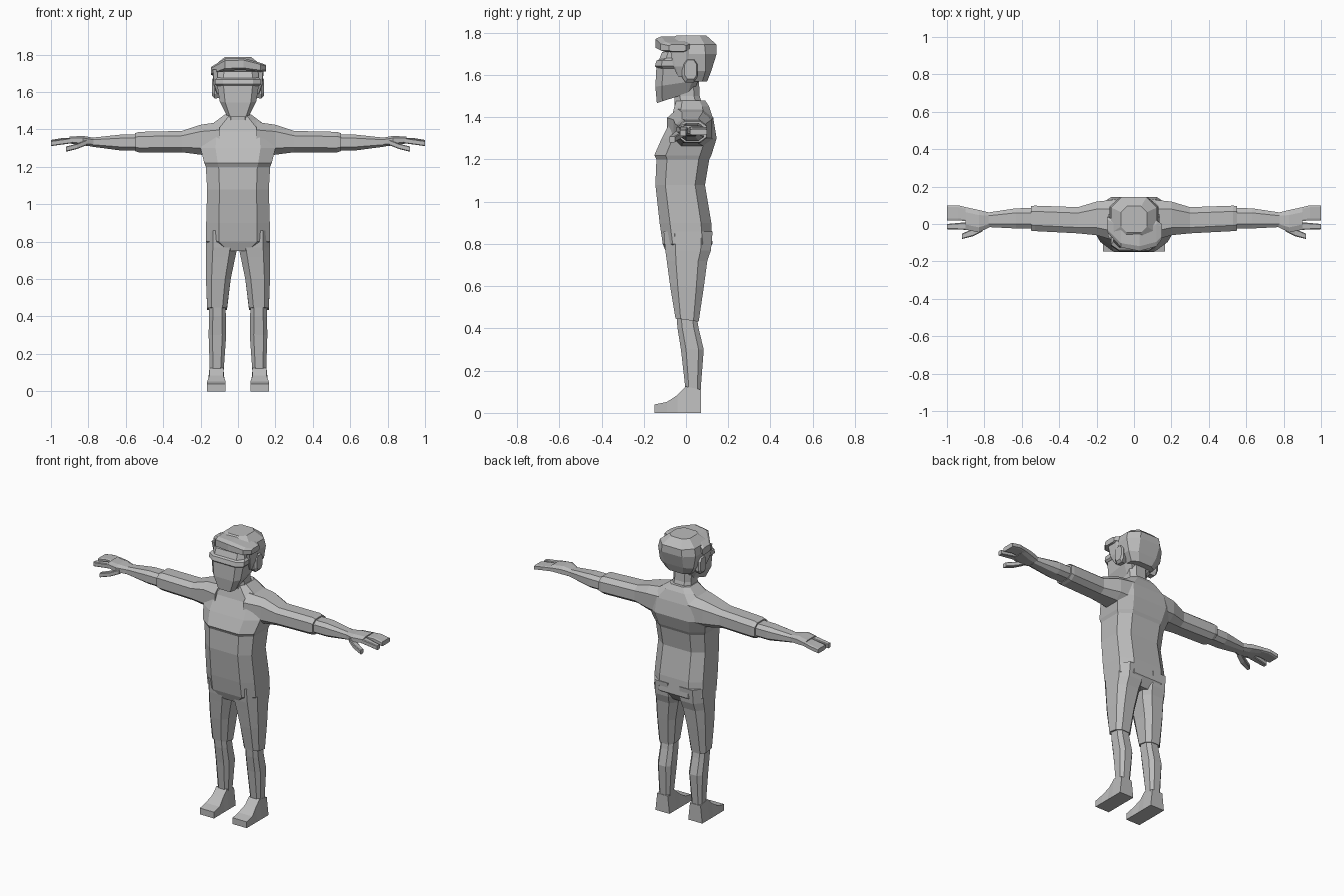
import bpy, bmesh

cube = bpy.data.objects.get("Cube")
if cube:
    bpy.data.objects.remove(cube, do_unlink=True)

grey = bpy.data.materials.new("plain_grey")
grey.use_nodes = True
colour = (.5, .5, .5, 1)
grey.diffuse_color = colour
grey.node_tree.nodes["Principled BSDF"].inputs["Base Color"].default_value = colour


def ring(axis, position, across, along, cut, tilt):
    """Rectangle with cut corners, square to an axis; tilt slopes it."""
    middle_u, radius_u = sum(across) / 2, (across[1] - across[0]) / 2
    middle_v, radius_v = sum(along) / 2, (along[1] - along[0]) / 2
    keep = 1 - cut
    corner = [(1, -keep), (1, keep), (keep, 1), (-keep, 1)]
    corner += [(-a, -b) for a, b in corner]
    points = []
    for a, b in corner:
        u, v = middle_u + a * radius_u, middle_v + b * radius_v
        w = position + tilt * b * radius_v
        points.append({"X": (w, u, v), "Y": (u, w, v), "Z": (u, v, w)}[axis])
    return points


def loft(name, axis, sections, cut=.45, tilts=(), mirror=False):
    """Skin a row of sections into a closed faceted part."""
    bm = bmesh.new()
    rows = []
    for index, (position, across, along) in enumerate(sections):
        tilt = tilts[index] if index < len(tilts) else 0
        outline = ring(axis, position, across, along, cut, tilt)
        rows.append([bm.verts.new(point) for point in outline])
    for low, high in zip(rows, rows[1:]):
        for i in range(len(low)):
            bm.faces.new((low[i - 1], low[i], high[i], high[i - 1]))
    bm.faces.new(rows[0])
    bm.faces.new(rows[-1])
    bmesh.ops.remove_doubles(bm, verts=bm.verts, dist=.001)
    bmesh.ops.recalc_face_normals(bm, faces=bm.faces)
    mesh = bpy.data.meshes.new(name)
    bm.to_mesh(mesh)
    bm.free()
    mesh.materials.append(grey)
    part = bpy.data.objects.new(name, mesh)
    bpy.context.collection.objects.link(part)
    if mirror:
        modifier = part.modifiers.new("mirror", "MIRROR")
        modifier.use_mirror_merge = False
    return part


def level(height, half_width, front, back):
    """Section of a part that straddles the middle."""
    return height, (-half_width, half_width), (front, back)


def slice_at(position, middle, half_size):
    """Section given by its middle and its half sizes."""
    across, along = [(m - h, m + h) for m, h in zip(middle, half_size)]
    return position, across, along


# Shirt body, from hem to collar
loft("shirt", "Z", [
    level(.75, .09, -.09, .09),
    level(.8, .17, -.11, .125),
    level(.9, .17, -.125, .12),
    level(1.08, .165, -.145, .09),
    level(1.2, .172, -.14, .11),
    level(1.22, .18, -.15, .12),
    level(1.3, .2, -.115, .145),
    level(1.39, .19, -.07, .13),
    level(1.45, .11, -.055, .11),
    level(1.48, .07, -.045, .09),
], cut=.4)

# Sleeves and forearms
loft("sleeves", "X", [
    slice_at(.1, (.02, 1.345), (.11, .095)),
    slice_at(.2, (.03, 1.345), (.09, .08)),
    slice_at(.3, (.02, 1.335), (.07, .057)),
    slice_at(.53, (.03, 1.332), (.068, .055)),
    slice_at(.55, (.03, 1.332), (.066, .048)),
], mirror=True)
loft("forearms", "X", [
    slice_at(.52, (.03, 1.33), (.055, .042)),
    slice_at(.63, (.03, 1.33), (.054, .042)),
    slice_at(.79, (.022, 1.332), (.038, .023)),
], mirror=True)

# Hands: palm, joined fingers, forefinger and thumb
loft("palms", "X", [
    slice_at(.77, (.022, 1.332), (.038, .023)),
    slice_at(.83, (.015, 1.34), (.06, .026)),
    slice_at(.9, (.03, 1.343), (.06, .018)),
], mirror=True)
digits = {
    "fingers": [(.86, (.045, 1.343), .035), (.94, (.06, 1.34), .04), (1, (.06, 1.33), .04)],
    "forefingers": [(.87, (-.01, 1.343), .022), (1, (-.014, 1.325), .014)],
    "thumbs": [(.81, (-.02, 1.33), .02), (.86, (-.045, 1.31), .02), (.92, (-.066, 1.295), .014)],
}
for name, joints in digits.items():
    loft(name, "X", [slice_at(x, middle, (width, .014)) for x, middle, width in joints],
         cut=.25, mirror=True)

# Shorts and shins
loft("shorts", "Z", [
    slice_at(.44, (.112, .005), (.053, .055)),
    slice_at(.6, (.105, .005), (.066, .08)),
    slice_at(.72, (.093, .005), (.079, .096)),
    slice_at(.77, (.088, .01), (.084, .108)),
    slice_at(.86, (.087, .01), (.083, .116)),
], tilts=[-.15], mirror=True)
loft("shins", "Z", [
    slice_at(.09, (.114, .034), (.036, .034)),
    slice_at(.3, (.11, .03), (.047, .054)),
    slice_at(.4, (.11, .01), (.045, .05)),
    slice_at(.48, (.11, 0), (.043, .047)),
], mirror=True)

# Feet: wedge from toe to heel, narrower at the top
sole = (.066, .165)
steps = [(-.148, .04), (-.09, .052), (-.04, .085), (0, .125), (.072, .11)]
feet = loft("feet", "Y", [(y, sole, (0, top)) for y, top in steps], cut=0, mirror=True)
for vertex in feet.data.vertices:
    if vertex.co.z > .06:
        vertex.co.x += (sum(sole) / 2 - vertex.co.x) / 4

# Neck and face
loft("neck", "Z", [
    level(1.42, .075, -.055, .09),
    level(1.5, .062, -.055, .065),
    level(1.6, .065, -.06, .06),
])
loft("face", "Z", [
    level(1.495, .06, -.138, .035),
    level(1.56, .098, -.145, .06),
    level(1.64, .112, -.14, .08),
    level(1.71, .108, -.113, .08),
], cut=.3, tilts=[.32, .15])
loft("brow", "Z", [
    level(1.632, .112, -.138, .02),
    level(1.642, .122, -.147, .02),
    level(1.668, .122, -.14, .02),
    level(1.68, .11, -.115, .02),
], cut=.35)
loft("ears", "X", [
    slice_at(.09, (.015, 1.615), (.03, .045)),
    slice_at(.125, (.018, 1.62), (.037, .055)),
    slice_at(.138, (.022, 1.625), (.028, .045)),
], mirror=True)

# Hair cap, sideburns and a fringe swept to one side
loft("hair", "Z", [
    level(1.57, .085, 0, .1),
    level(1.62, .118, 0, .12),
    level(1.7, .132, -.09, .145),
    level(1.745, .122, -.105, .144),
    level(1.788, .07, -.045, .095),
])
loft("sideburns", "Z", [
    slice_at(1.59, (.1, -.02), (.013, .017)),
    slice_at(1.64, (.115, -.025), (.016, .035)),
    slice_at(1.72, (.12, -.03), (.018, .045)),
], cut=.25, mirror=True)
loft("fringe", "X", [
    slice_at(-.145, (0, 1.712), (.04, .022)),
    slice_at(-.07, (-.06, 1.747), (.065, .032)),
    slice_at(.03, (-.07, 1.75), (.075, .032)),
    slice_at(.12, (-.05, 1.732), (.07, .024)),
    slice_at(.15, (-.04, 1.728), (.04, .017)),
], cut=.35)
